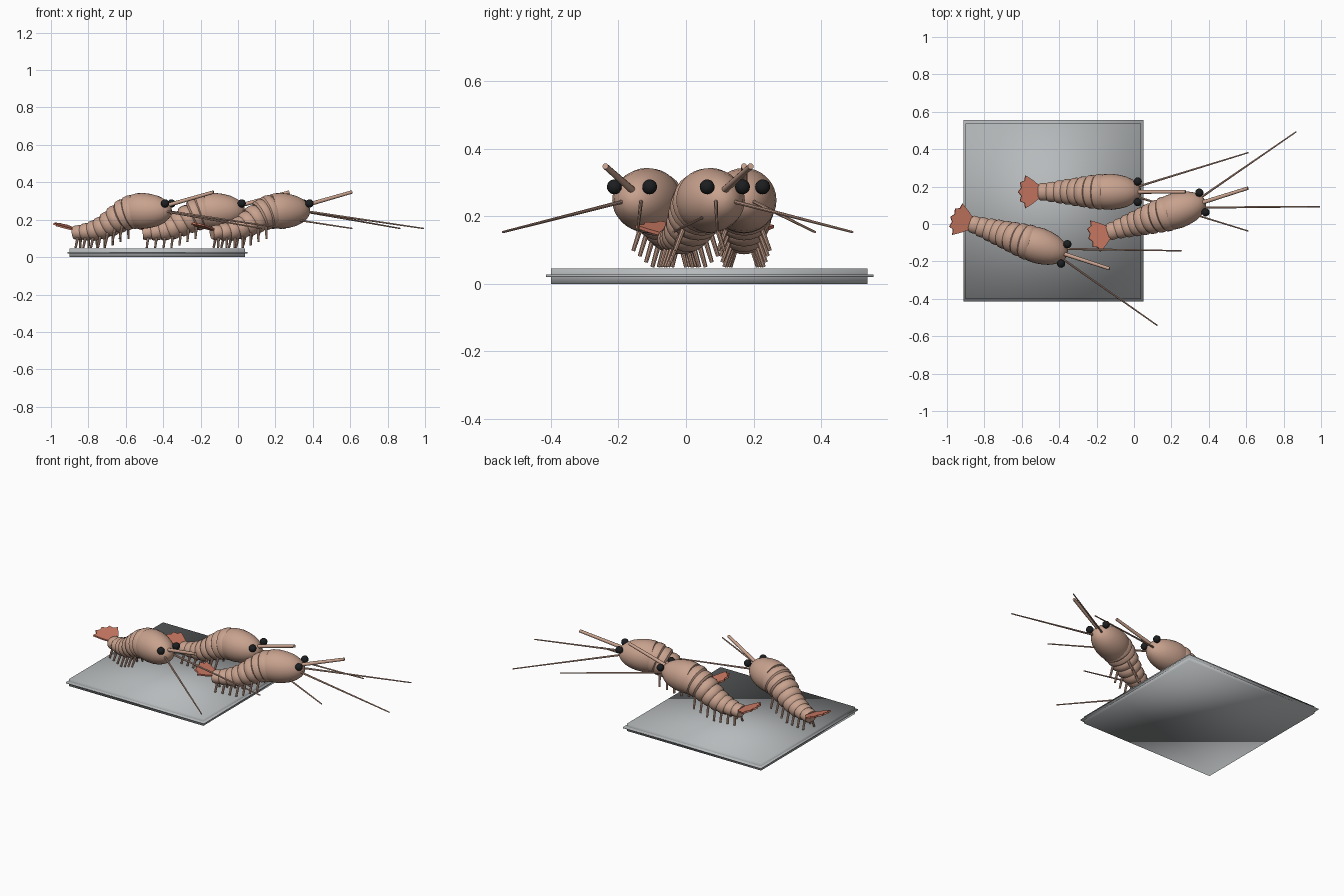
import bpy, bmesh, math
from mathutils import Matrix, Vector

cube = bpy.data.objects.get("Cube")
if cube:
    bpy.data.objects.remove(cube, do_unlink=True)


def material(name, rgb, rough=0.5):
    m = bpy.data.materials.new(name)
    m.use_nodes = True
    m.diffuse_color = (*rgb, 1)
    node = m.node_tree.nodes["Principled BSDF"]
    node.inputs["Base Color"].default_value = (*rgb, 1)
    node.inputs["Roughness"].default_value = rough
    return m


SHELL = material("pale shell", (0.58, 0.36, 0.27))
CORAL = material("coral tail", (0.62, 0.2, 0.13))
BLACK = material("eye black", (0.012, 0.013, 0.014))
GREY = material("plate grey", (0.47, 0.49, 0.5))


def finish(name, bm, mat, place=Matrix(), angle=40):
    bmesh.ops.recalc_face_normals(bm, faces=bm.faces)
    mesh = bpy.data.meshes.new(name)
    for f in bm.faces:
        f.smooth = True
    bm.to_mesh(mesh)
    bm.free()
    mesh.materials.append(mat)
    mesh.set_sharp_from_angle(angle=math.radians(angle))
    obj = bpy.data.objects.new(name, mesh)
    bpy.context.collection.objects.link(obj)
    obj.matrix_world = place
    return obj


def lathe(bm, profile, mat, sides=24):
    """Closed turned shape around the x axis; profile holds (x, radius)."""
    rings = []
    for x, r in profile:
        rings.append([bm.verts.new(mat @ Vector((x, r * math.cos(a), r * math.sin(a))))
                      for a in (i * math.tau / sides for i in range(sides))])
    for a, b in zip(rings, rings[1:]):
        for i in range(sides):
            j = (i + 1) % sides
            bm.faces.new((a[i], a[j], b[j], b[i]))
    bm.faces.new(rings[0])
    bm.faces.new(rings[-1])


def rod(bm, start, end, r1, r2, sides=8):
    start, end = Vector(start), Vector(end)
    d = end - start
    turn = d.to_track_quat('Z', 'Y').to_matrix().to_4x4()
    bmesh.ops.create_cone(bm, cap_ends=True, segments=sides, radius1=r1, radius2=r2,
                          depth=d.length, matrix=Matrix.Translation((start + end) / 2) @ turn)


# Local frame of a prawn: head points to +x, origin on the plate below the eyes
HEAD = [(0.017, 0.006), (0.012, 0.025), (0.0, 0.043), (-0.025, 0.064), (-0.06, 0.081),
        (-0.1, 0.091), (-0.14, 0.096), (-0.18, 0.094), (-0.2, 0.088)]
# Body segments: x, height, radius
SEGMENTS = [(-0.2, 0.242, 0.095), (-0.24, 0.228, 0.09), (-0.283, 0.205, 0.083),
            (-0.325, 0.18, 0.076), (-0.368, 0.158, 0.069), (-0.41, 0.144, 0.062),
            (-0.455, 0.136, 0.054), (-0.5, 0.132, 0.047)]


def prawn(label, x, y, heading):
    place = Matrix.Translation((x, y, 0)) @ Matrix.Rotation(math.radians(heading), 4, 'Z')

    # Head
    bm = bmesh.new()
    lathe(bm, HEAD, Matrix.Translation((0, 0, 0.247)), 32)
    finish(label + "_head", bm, SHELL, place)

    # Overlapping barrel segments that bend down to the tail
    bm = bmesh.new()
    legs = bmesh.new()
    for i, (u, z, r) in enumerate(SEGMENTS):
        before, after = SEGMENTS[max(i - 1, 0)], SEGMENTS[min(i + 1, len(SEGMENTS) - 1)]
        pitch = -math.atan2(before[1] - after[1], before[0] - after[0])
        m = (Matrix.Translation((u, 0, z)) @ Matrix.Rotation(pitch, 4, 'Y')
             @ Matrix.Diagonal((1, 1, 0.98 - 0.02 * i, 1)))
        lathe(bm, [(0.034, r * 0.8), (0.018, r * 0.95), (0, r),
                   (-0.02, r * 0.98), (-0.03, r * 0.86)], m)
        # A pair of legs below each segment
        if i:
            for s in (-1, 1):
                rod(legs, (u, s * r * 0.5, z - r * 0.5),
                    (u - 0.008, s * r * 0.85, max(z - r - 0.04, 0.05)), 0.008, 0.006)
    finish(label + "_body", bm, SHELL, place)
    finish(label + "_legs", legs, SHELL, place)

    # Tail fan with a notched edge, tilted upward
    outline = [(0, 0.02), (-0.05, 0.06), (-0.095, 0.088), (-0.1, 0.06), (-0.125, 0.05),
               (-0.118, 0.022), (-0.135, 0)]
    outline += [(u, -v) for u, v in reversed(outline[:-1])]
    bm = bmesh.new()
    face = bm.faces.new([bm.verts.new((u, v, -0.005)) for u, v in outline])
    top = bmesh.ops.extrude_face_region(bm, geom=[face])["geom"]
    bmesh.ops.translate(bm, vec=(0, 0, 0.01), verts=[g for g in top if isinstance(g, bmesh.types.BMVert)])
    tilt = Matrix.Translation((-0.51, 0, 0.142)) @ Matrix.Rotation(math.radians(17), 4, 'Y')
    finish(label + "_tail_fan", bm, CORAL, place @ tilt, 30)

    # Eyes
    bm = bmesh.new()
    for s in (-1, 1):
        bmesh.ops.create_uvsphere(bm, u_segments=16, v_segments=10, radius=0.022,
                                  matrix=Matrix.Translation((0, s * 0.055, 0.287)))
    finish(label + "_eyes", bm, BLACK, place)

    # Long feelers and the single horn between the eyes
    bm = bmesh.new()
    for s in (-1, 1):
        rod(bm, (-0.01, s * 0.025, 0.245), (0.592, s * 0.21, 0.153), 0.006, 0.0035)
    finish(label + "_feelers", bm, SHELL, place)
    bm = bmesh.new()
    rod(bm, (-0.03, 0, 0.27), (0.255, 0, 0.348), 0.011, 0.009, 12)
    finish(label + "_horn", bm, SHELL, place)


prawn("front_prawn", -0.373, -0.16, -18)
prawn("back_prawn", 0.02, 0.172, 0)
prawn("right_prawn", 0.366, 0.115, 17.5)


# Plate and its thin rim, softly shaded all over
def slab(name, low, high):
    low, high = Vector(low), Vector(high)
    bm = bmesh.new()
    bmesh.ops.create_cube(bm, size=1, matrix=Matrix.Translation((low + high) / 2)
                          @ Matrix.Diagonal((*(high - low), 1)))
    finish(name, bm, GREY, angle=180)


slab("plate", (-0.9, -0.4, 0), (0.038, 0.537, 0.045))
slab("plate_rim", (-0.912, -0.415, 0.02), (0.052, 0.555, 0.027))
